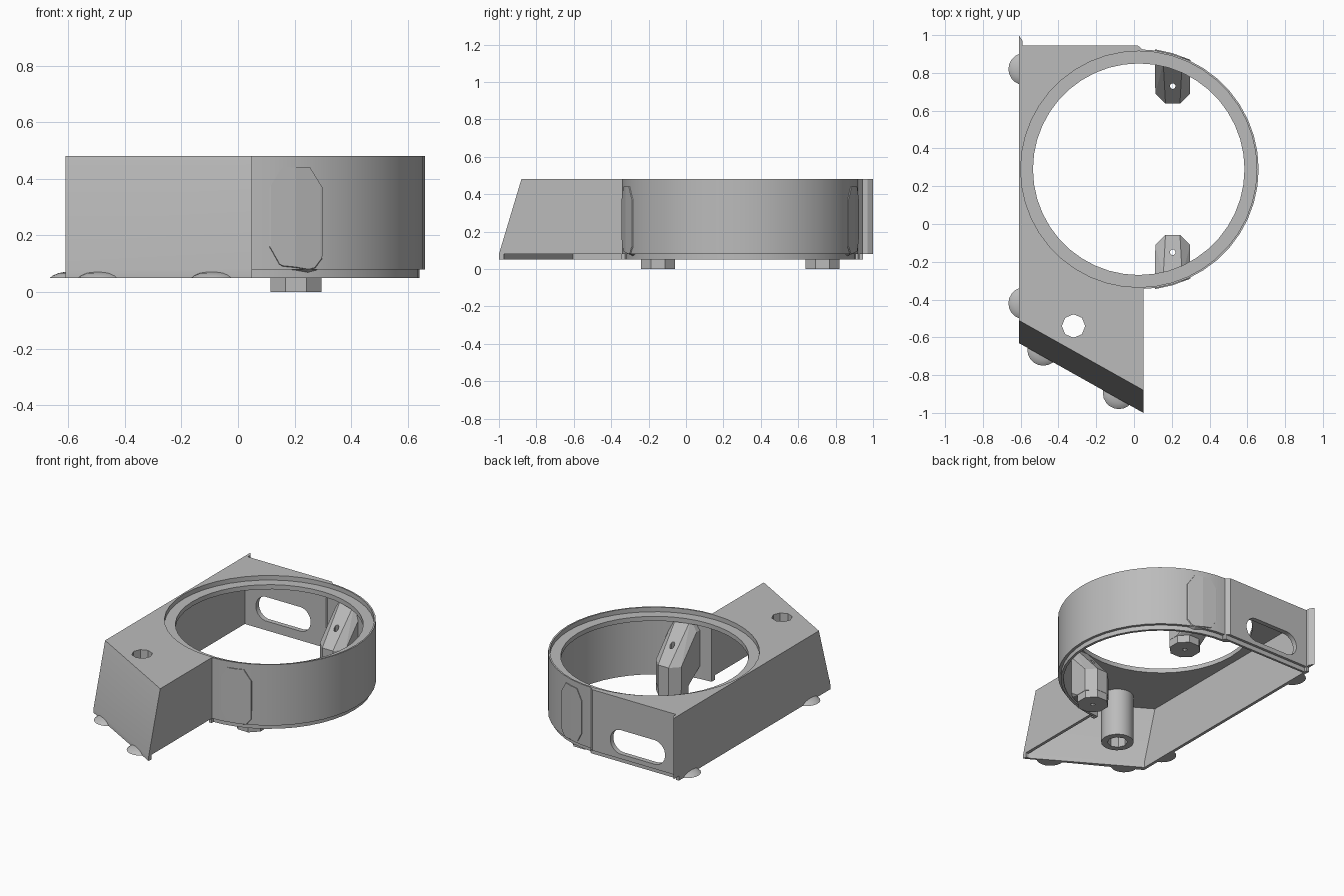
import bpy, bmesh, math
from mathutils import Vector, Matrix

cube = bpy.data.objects.get("Cube")
if cube:
    bpy.data.objects.remove(cube, do_unlink=True)

grey = bpy.data.materials.new("plain_grey")
grey.use_nodes = True
COLOR = (0.5, 0.5, 0.5, 1)
grey.diffuse_color = COLOR
grey.node_tree.nodes["Principled BSDF"].inputs["Base Color"].default_value = COLOR

RING = (0.025, 0.29)
BASE, LIP, TOP = 0.05, 0.08, 0.48
LEFT, RIGHT, BACK = -0.61, 0.05, 0.945


def finish(name, bm):
    bmesh.ops.recalc_face_normals(bm, faces=bm.faces)
    mesh = bpy.data.meshes.new(name)
    bm.to_mesh(mesh)
    bm.free()
    mesh.materials.append(grey)
    obj = bpy.data.objects.new(name, mesh)
    bpy.context.collection.objects.link(obj)
    return obj


def loft(name, layers):
    """Closed solid through equal outlines of 3D points."""
    bm = bmesh.new()
    rows = [[bm.verts.new(p) for p in layer] for layer in layers]
    n = len(rows[0])
    for a, b in zip(rows, rows[1:]):
        for i in range(n):
            j = (i + 1) % n
            bm.faces.new((a[i], a[j], b[j], b[i]))
    bm.faces.new(rows[0][::-1])
    bm.faces.new(rows[-1])
    return finish(name, bm)


def circle(center, r, z, n, turn=0.0):
    return [(center[0] + r * math.cos(math.tau * i / n + turn),
             center[1] + r * math.sin(math.tau * i / n + turn), z) for i in range(n)]


def cylinder(name, center, r, z0, z1, n=44, turn=0.0):
    return loft(name, [circle(center, r, z, n, turn) for z in (z0, z1)])


def box(name, lo, hi):
    return loft(name, [[(lo[0], lo[1], z), (hi[0], lo[1], z),
                        (hi[0], hi[1], z), (lo[0], hi[1], z)] for z in (lo[2], hi[2])])


def combine(obj, other, operation):
    mod = obj.modifiers.new("combine", "BOOLEAN")
    mod.operation, mod.solver, mod.object = operation, "EXACT", other
    bpy.context.view_layer.objects.active = obj
    bpy.ops.object.modifier_apply(modifier=mod.name)
    bpy.data.objects.remove(other, do_unlink=True)


def smooth(obj):
    bpy.ops.object.select_all(action="DESELECT")
    obj.select_set(True)
    bpy.context.view_layer.objects.active = obj
    bpy.ops.object.shade_smooth_by_angle(angle=math.radians(25))


def outline(z, t=0.0, front=0.0, back=0.0):
    """Plan of the box at height z; the front leans back above the lip."""
    lean = 0.12 * max(0, z - LIP) / (TOP - LIP) + front
    return [(LEFT + t, -0.63 + lean, z), (RIGHT - t, -1.0 + lean, z),
            (RIGHT - t, BACK - 0.025 - back, z), (RIGHT - 0.03 - t, BACK - back, z),
            (LEFT + t, BACK - back, z)]


# Housing: leaning box joined to a ring, then hollowed from below
housing = loft("housing", [outline(z) for z in (BASE, LIP, TOP)])
combine(housing, cylinder("ring", RING, 0.635, LIP, TOP), "UNION")
combine(housing, cylinder("lip", RING, 0.617, BASE, LIP + 0.01), "UNION")
CEILING = 0.42
combine(housing, loft("void", [outline(z, 0.02, 0.025, 0.032) for z in (-0.1, LIP, CEILING)]),
        "DIFFERENCE")
combine(housing, cylinder("ring_void", RING, 0.6, -0.1, CEILING), "DIFFERENCE")
combine(housing, cylinder("opening", RING, 0.56, 0.3, 0.6), "DIFFERENCE")
combine(housing, cylinder("recess", RING, 0.625, 0.45, 0.6), "DIFFERENCE")

# Raised lower edges of the right and back walls
combine(housing, box("right_trim", (0.029, -0.972, 0), (0.1, -0.345, LIP)), "DIFFERENCE")
combine(housing, box("back_trim", (LEFT + 0.02, 0.928, 0), (0.1, 1, LIP)), "DIFFERENCE")

# Rounded cable slot in the back wall
slot = []
for i in range(24):
    a = math.tau * (i + 0.5) / 24
    side = 0.12 if math.cos(a) > 0 else -0.12
    slot.append((-0.31 + side + 0.08 * math.cos(a), 0.19 + 0.08 * math.sin(a)))
combine(housing, loft("slot", [[(x, y, z) for x, z in slot] for y in (0.87, 1.05)]), "DIFFERENCE")

# Screw hole and the tube hanging beneath it
SCREW = (-0.32, -0.54)
combine(housing, cylinder("screw_hole", SCREW, 0.062, 0.3, 0.6, 8), "DIFFERENCE")
smooth(housing)
tube = cylinder("screw_tube", SCREW, 0.1, 0.1, 0.43, 20)
combine(tube, cylinder("bore", SCREW, 0.062, 0, 0.6, 8), "DIFFERENCE")
smooth(tube)

# Thin fin continuing the left wall past the back
fin_plan = [(LEFT, 0.93), (LEFT + 0.02, 0.93), (LEFT + 0.02, 0.97), (LEFT, 1.0)]
loft("back_fin", [[(x, y, z) for x, y in fin_plan] for z in (LIP, TOP)])

# Mounting posts leaning out to pads that break through the ring
for name, y, out in (("front_post", -0.15, -1), ("back_post", 0.73, 1)):
    center = (0.205, y)
    wall = RING[1] + out * 0.66
    bm = bmesh.new()
    for z in (0.0, 0.2):
        for p in circle(center, 0.1, z, 8, math.pi / 8):
            bm.verts.new(p)
    for s in (-1, 1):
        for dx, z in ((0.05, 0.11), (0.093, 0.18), (0.093, 0.37), (0.05, 0.44)):
            for yy in (wall, wall - out * 0.1):
                bm.verts.new((center[0] + s * dx, yy, z))
    # keep the straight foot below the body
    for p in circle(center, 0.1, 0.05, 8, math.pi / 8):
        bm.verts.new(p)
    for v in list(bm.verts):
        if v.co.z < 0.01:
            bm.verts.remove(v)
    hull = bmesh.ops.convex_hull(bm, input=bm.verts)
    loose = [v for v in bm.verts if not v.link_faces]
    bmesh.ops.delete(bm, geom=loose, context="VERTS")
    post = finish(name, bm)
    combine(post, cylinder("trim", RING, 0.64, -0.1, 0.6), "INTERSECT")
    combine(post, cylinder("foot", center, 0.098, 0, 0.1, 8, math.pi / 8), "UNION")
    combine(post, cylinder("pilot_hole", center, 0.015, -0.1, 0.6, 10), "DIFFERENCE")

# Low domed feet outside the left and front walls
slant = Vector((-0.37, -0.66, 0)).normalized()
west = Vector((-1, 0, 0))
feet = (("left_back_foot", -0.58, 0.82, west, (LEFT, 0, 0)),
        ("left_front_foot", -0.58, -0.42, west, (LEFT, 0, 0)),
        ("front_left_foot", -0.48, -0.665, slant, (LEFT, -0.63, 0)),
        ("front_right_foot", -0.08, -0.895, slant, (LEFT, -0.63, 0)))
for name, x, y, normal, point in feet:
    rings = [circle((x, y), r, z, 20) for r, z in
             ((0.085, BASE), (0.075, 0.058), (0.055, 0.067), (0.02, 0.073))]
    foot = loft(name, rings)
    bm = bmesh.new()
    bm.from_mesh(foot.data)
    cut = bmesh.ops.bisect_plane(bm, geom=bm.verts[:] + bm.edges[:] + bm.faces[:],
                                 plane_co=Vector(point) - normal * 0.01,
                                 plane_no=normal, clear_inner=True)
    edges = [e for e in cut["geom_cut"] if isinstance(e, bmesh.types.BMEdge)]
    bmesh.ops.holes_fill(bm, edges=edges)
    bm.to_mesh(foot.data)
    bm.free()
    smooth(foot)
